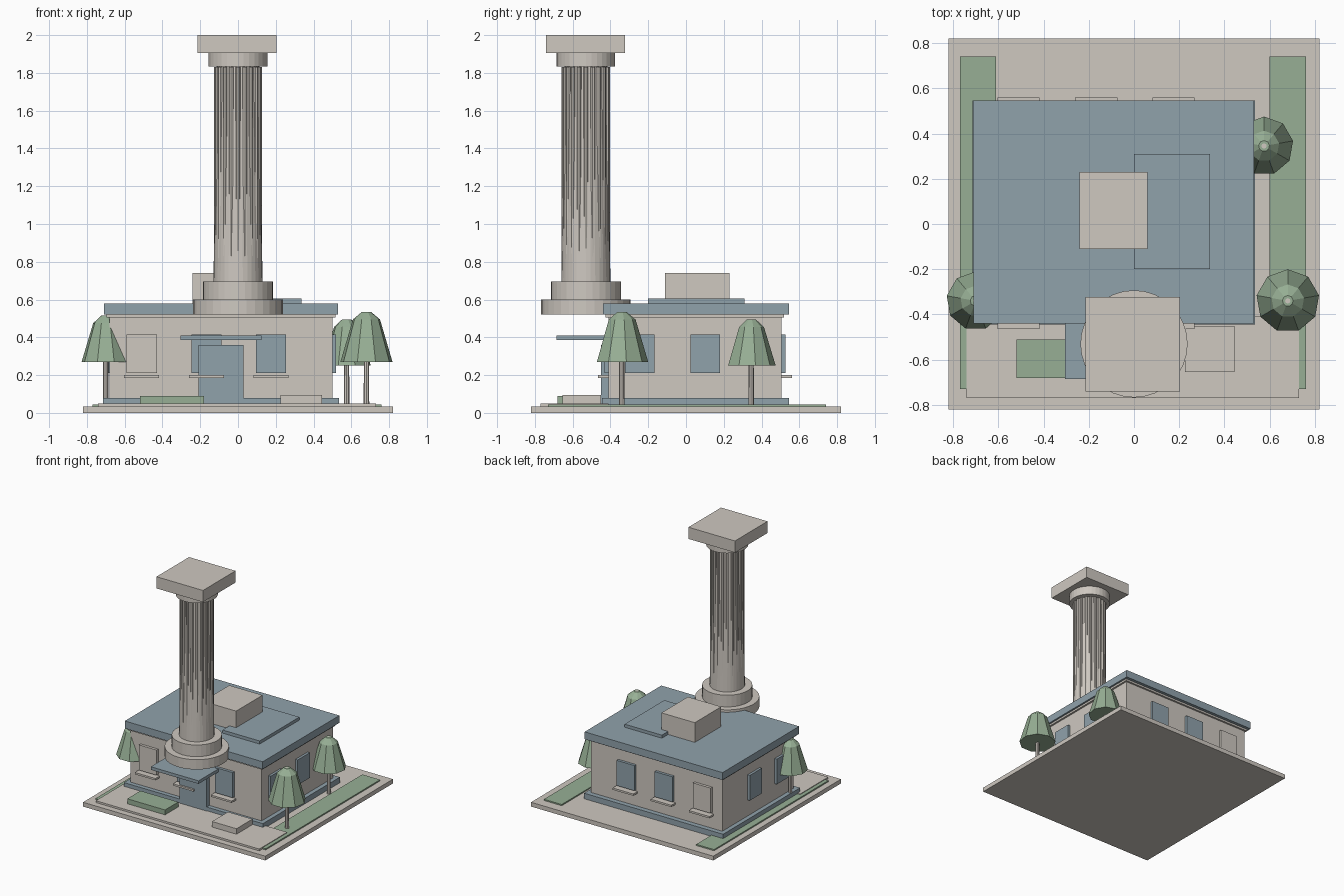
import bpy, bmesh
from math import cos, sin, tau
from mathutils import Matrix

cube = bpy.data.objects.get("Cube")
if cube:
    bpy.data.objects.remove(cube, do_unlink=True)


def material(name, rgb):
    m = bpy.data.materials.new(name)
    m.use_nodes = True
    m.diffuse_color = (*rgb, 1)
    m.node_tree.nodes["Principled BSDF"].inputs["Base Color"].default_value = (*rgb, 1)
    return m


stone = material("pale stone", (0.62, 0.58, 0.53))
slate = material("slate blue", (0.28, 0.36, 0.41))
green = material("leaf green", (0.31, 0.43, 0.30))


def finish(name, bm, mat):
    me = bpy.data.meshes.new(name)
    bmesh.ops.recalc_face_normals(bm, faces=bm.faces[:])
    bm.to_mesh(me)
    bm.free()
    me.materials.append(mat)
    ob = bpy.data.objects.new(name, me)
    bpy.context.collection.objects.link(ob)
    return ob


def box(name, mat, x, y, z):
    """Box from (low, high) pairs on each axis."""
    bm = bmesh.new()
    bmesh.ops.create_cube(bm, size=1)
    for v in bm.verts:
        for i, (low, high) in enumerate((x, y, z)):
            v.co[i] = high if v.co[i] > 0 else low
    return finish(name, bm, mat)


def add_cone(bm, centre, r_low, r_high, z_low, z_high, sides):
    bmesh.ops.create_cone(
        bm, cap_ends=True, segments=sides, radius1=r_low, radius2=r_high,
        depth=z_high - z_low,
        matrix=Matrix.Translation((*centre, (z_low + z_high) / 2)))


def drum(name, mat, centre, r_low, r_high, z_low, z_high, sides=32):
    bm = bmesh.new()
    add_cone(bm, centre, r_low, r_high, z_low, z_high, sides)
    return finish(name, bm, mat)


# Ground
box("ground_slab", stone, (-0.82, 0.82), (-0.82, 0.82), (0, 0.035))
for side, x in (("left", (-0.77, -0.61)), ("right", (0.60, 0.76))):
    box(f"lawn_strip_{side}", green, x, (-0.73, 0.74), (0.035, 0.045))
box("front_paving", stone, (-0.74, 0.73), (-0.77, -0.41), (0.035, 0.05))
box("hedge", green, (-0.52, -0.18), (-0.68, -0.51), (0.05, 0.09))
box("stone_bench", stone, (0.225, 0.445), (-0.655, -0.45), (0.05, 0.095))

# Building
box("plinth", slate, (-0.715, 0.535), (-0.445, 0.545), (0.035, 0.08))
box("walls", stone, (-0.68, 0.50), (-0.41, 0.505), (0.08, 0.52))
box("cornice", stone, (-0.695, 0.515), (-0.425, 0.52), (0.505, 0.52))
box("roof", slate, (-0.71, 0.53), (-0.44, 0.545), (0.52, 0.58))
box("roof_panel", slate, (0, 0.335), (-0.20, 0.31), (0.58, 0.605))
box("roof_block", stone, (-0.24, 0.06), (-0.11, 0.23), (0.58, 0.74))

# Entrance
box("door", slate, (-0.21, 0.03), (-0.45, -0.41), (0.05, 0.36))
box("canopy", slate, (-0.305, 0.125), (-0.685, -0.41), (0.385, 0.41))

# Windows and sills
window_z = (0.21, 0.415)
for i, cx in enumerate((-0.51, -0.167, 0.175)):
    for side, wall, out in (("front", -0.41, -1), ("back", 0.505, 1)):
        span = lambda d: tuple(sorted((wall, wall + out * d)))
        box(f"{side}_window_{i}", slate if i else stone,
            (cx - 0.08, cx + 0.08), span(0.022), window_z)
        box(f"{side}_sill_{i}", stone, (cx - 0.093, cx + 0.093), span(0.055), (0.185, 0.2))
for i, cy in enumerate((-0.245, 0.102)):
    for side, x in (("left", (-0.7, -0.68)), ("right", (0.5, 0.52))):
        box(f"{side}_window_{i}", slate, x, (cy - 0.078, cy + 0.078), window_z)

# Column: stepped base, tapering shaft with straight ribs, capital
axis = (0, -0.53)
drum("column_lower_base", stone, axis, 0.237, 0.237, 0.52, 0.60)
drum("column_upper_base", stone, axis, 0.185, 0.185, 0.60, 0.695)
drum("column_shaft", stone, axis, 0.13, 0.113, 0.695, 1.84)
bm = bmesh.new()
for i in range(20):
    a = tau * i / 20
    add_cone(bm, (axis[0] + 0.116 * cos(a), axis[1] + 0.116 * sin(a)),
             0.012, 0.012, 0.695, 1.83, 8)
finish("column_ribs", bm, stone)
drum("column_neck", stone, axis, 0.155, 0.155, 1.835, 1.905)
box("column_cap", stone, (-0.215, 0.203), (-0.74, -0.322), (1.905, 2.0))

# Trees: trunk, broad faceted crown, small tapered top
for name, x, y, r, low, high in (
        ("front_left", -0.70, -0.34, 0.13, 0.27, 0.515),
        ("front_right", 0.68, -0.34, 0.14, 0.27, 0.535),
        ("back_right", 0.575, 0.345, 0.13, 0.25, 0.495)):
    shoulder = high - 0.04
    drum(f"trunk_{name}", stone, (x, y), 0.015, 0.012, 0.035, high, 8)
    drum(f"crown_{name}", green, (x, y), r, r * 0.52, low, shoulder, 9)
    drum(f"crown_top_{name}", green, (x, y), r * 0.52, 0.024, shoulder, high, 9)
